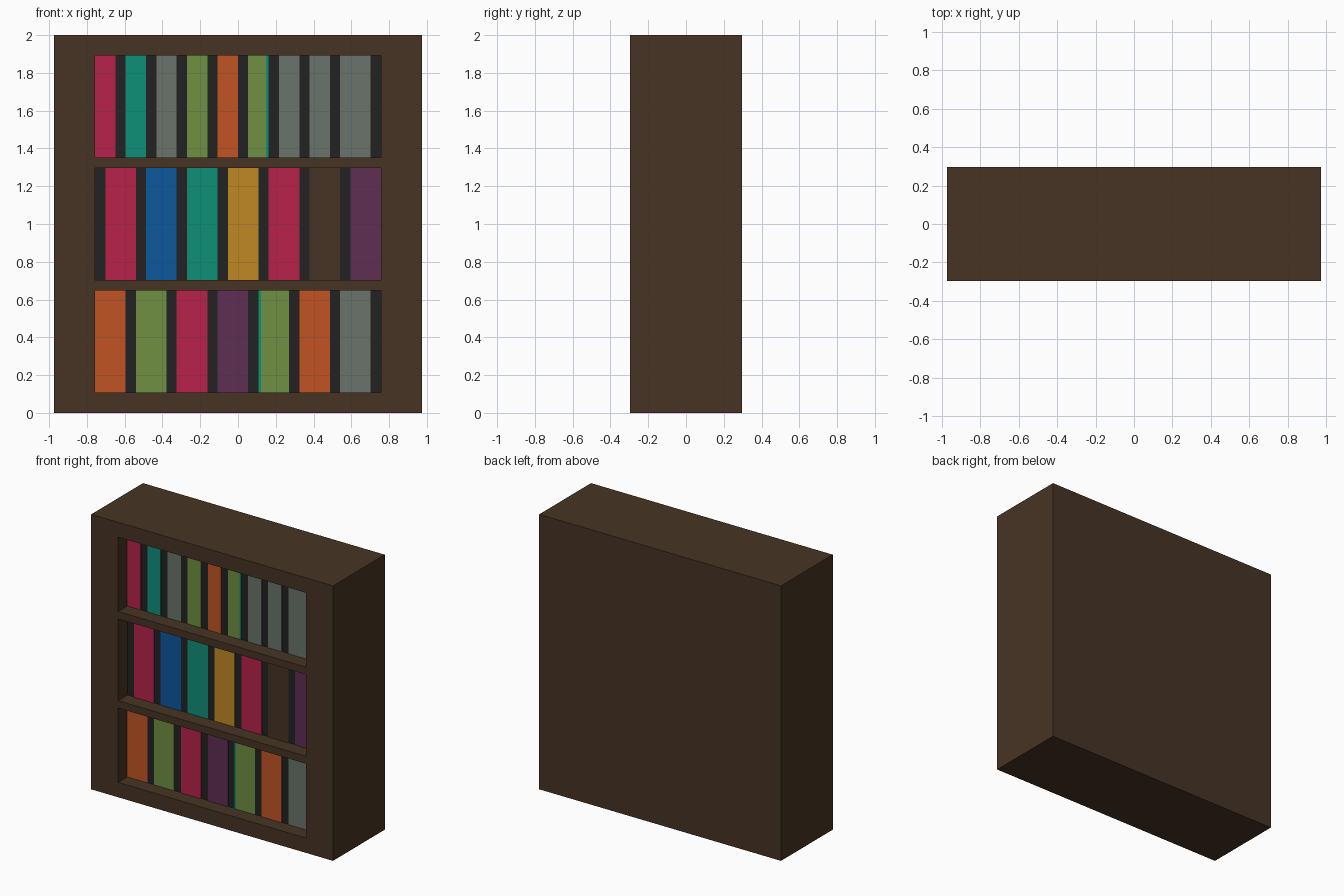
import bpy, bmesh
from mathutils import Vector

if "Cube" in bpy.data.objects:
    bpy.data.objects.remove(bpy.data.objects["Cube"])

U = 2 / 37                      # one grid unit of the design
W, D, H = 36 * U, 11 * U, 2.0   # cabinet size
FRONT = -D / 2
RECESS = 2 * U
LEFT = -14 * U                  # start of the shelf openings


def linear(c):
    c /= 255
    return c / 12.92 if c <= 0.04045 else ((c + 0.055) / 1.055) ** 2.4


def material(name, rgb):
    m = bpy.data.materials.new(name)
    m.use_nodes = True
    col = [linear(c) for c in rgb] + [1]
    m.diffuse_color = col
    bsdf = m.node_tree.nodes["Principled BSDF"]
    bsdf.inputs["Base Color"].default_value = col
    bsdf.inputs["Roughness"].default_value = 0.9
    return m


MATS = {n: material(n, c) for n, c in {
    "wood": (71, 52, 36), "dark": (34, 34, 34), "pink": (184, 34, 76),
    "teal": (15, 144, 121), "grey": (106, 116, 107), "green": (111, 144, 66),
    "orange": (194, 84, 36), "blue": (14, 87, 156), "yellow": (192, 137, 34),
    "purple": (94, 46, 84)}.items()}


def add_object(name, bm, *mats):
    me = bpy.data.meshes.new(name)
    bm.to_mesh(me)
    bm.free()
    for m in mats:
        me.materials.append(MATS[m])
    ob = bpy.data.objects.new(name, me)
    bpy.context.collection.objects.link(ob)
    return ob


def box(name, x0, x1, y0, y1, z0, z1, mat):
    bm = bmesh.new()
    bmesh.ops.create_cube(bm, size=1)
    bmesh.ops.scale(bm, vec=(x1 - x0, y1 - y0, z1 - z0), verts=bm.verts)
    bmesh.ops.translate(bm, vec=((x0 + x1) / 2, (y0 + y1) / 2, (z0 + z1) / 2), verts=bm.verts)
    return add_object(name, bm, mat)


# Shelf rows: bottom, top, then books as (start, width, colour) in grid units
ROWS = {
    "bottom": (2, 12, [(4 * i, 3, c) for i, c in enumerate(
        ["orange", "green", "pink", "purple", "green", "orange", "grey"])]),
    "middle": (13, 24, [(4 * i + 1, 3, c) for i, c in enumerate(
        ["pink", "blue", "teal", "yellow", "pink", "wood", "purple"])]),
    "top": (25, 35, [(3 * i, 2, c) for i, c in enumerate(
        ["pink", "teal", "grey", "green", "orange", "green", "grey", "grey"])]
        + [(24, 3, "grey")]),
}

# Cabinet: solid block, front cut into bays that are pushed inwards
bm = bmesh.new()
bmesh.ops.create_cube(bm, size=1)
bmesh.ops.scale(bm, vec=(W, D, H), verts=bm.verts)
bmesh.ops.translate(bm, vec=(0, 0, H / 2), verts=bm.verts)
cuts = [((s * LEFT, 0, 0), (1, 0, 0)) for s in (1, -1)]
cuts += [((0, 0, z * U), (0, 0, 1)) for row in ROWS.values() for z in row[:2]]
for co, no in cuts:
    bmesh.ops.bisect_plane(bm, geom=bm.verts[:] + bm.edges[:] + bm.faces[:],
                           plane_co=Vector(co), plane_no=Vector(no))


def in_bay(face):
    c = face.calc_center_median()
    return (face.normal.y < -0.9 and abs(c.x) < -LEFT
            and any(r[0] * U < c.z < r[1] * U for r in ROWS.values()))


bm.normal_update()
for f in [f for f in bm.faces if in_bay(f)]:
    new = bmesh.ops.extrude_face_region(bm, geom=[f])["geom"]
    bmesh.ops.delete(bm, geom=[f], context='FACES_ONLY')
    bmesh.ops.translate(bm, vec=(0, RECESS, 0),
                        verts=[v for v in new if isinstance(v, bmesh.types.BMVert)])
    for g in new:
        if isinstance(g, bmesh.types.BMFace):
            g.material_index = 1        # dark back of the bay
bmesh.ops.recalc_face_normals(bm, faces=bm.faces)
bmesh.ops.dissolve_limit(bm, angle_limit=0.01, verts=bm.verts, edges=bm.edges,
                         delimit={'MATERIAL'})
add_object("bookcase_cabinet", bm, "wood", "dark")

# Book spines: thin plates on the back of each bay
BACK = FRONT + RECESS
for row, (z0, z1, books) in ROWS.items():
    for i, (start, width, colour) in enumerate(books, 1):
        x0 = LEFT + start * U
        box(f"{row}_book_{i}", x0, x0 + width * U, BACK - 0.004, BACK + 0.002,
            z0 * U, z1 * U, colour)

# Teal cover edges showing beside two green spines
for row, x, w in (("top", LEFT + 17 * U - 0.015, 0.015), ("bottom", LEFT + 16 * U, 0.013)):
    z0, z1, _ = ROWS[row]
    box(f"{row}_book_cover_edge", x, x + w, BACK - 0.006, BACK, z0 * U, z1 * U, "teal")
